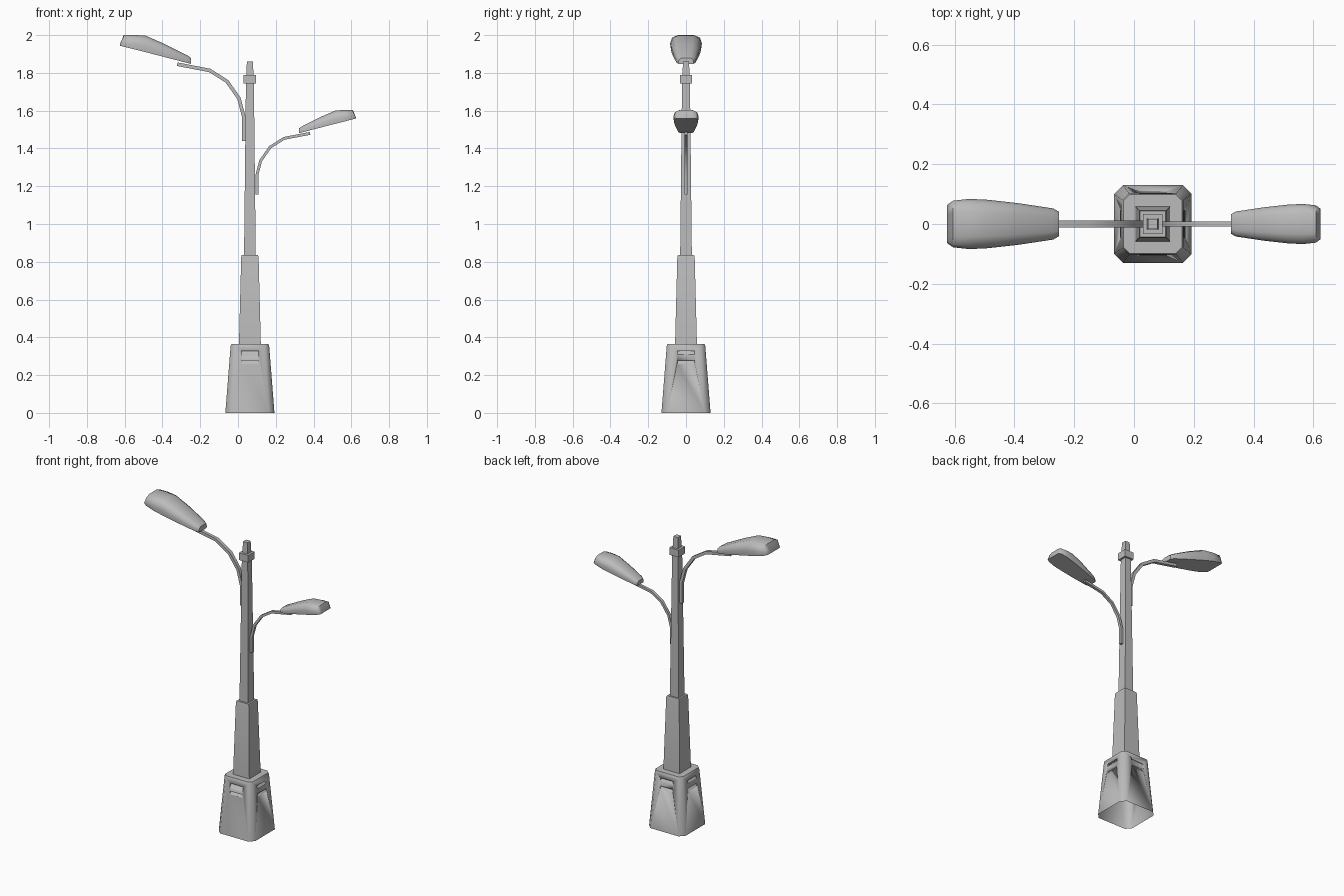
import bpy
import bmesh
from math import radians
from mathutils import Vector

cube = bpy.data.objects.get("Cube")
if cube:
    bpy.data.objects.remove(cube, do_unlink=True)

POLE_X = 0.063

metal = bpy.data.materials.new("grey metal")
metal.use_nodes = True
grey = (0.5, 0.5, 0.5, 1)
metal.diffuse_color = grey
metal.node_tree.nodes["Principled BSDF"].inputs["Base Color"].default_value = grey


def loft(name, rings, angle=40):
    """Skin a list of matching point rings and cap both ends."""
    bm = bmesh.new()
    loops = [[bm.verts.new(p) for p in ring] for ring in rings]
    n = len(loops[0])
    for a, b in zip(loops, loops[1:]):
        for i in range(n):
            j = (i + 1) % n
            bm.faces.new((a[i], a[j], b[j], b[i]))
    bm.faces.new(loops[0])
    bm.faces.new(loops[-1])
    bmesh.ops.recalc_face_normals(bm, faces=bm.faces[:])
    mesh = bpy.data.meshes.new(name)
    bm.to_mesh(mesh)
    bm.free()
    mesh.materials.append(metal)
    obj = bpy.data.objects.new(name, mesh)
    bpy.context.collection.objects.link(obj)
    shade(obj, angle)
    return obj


def shade(obj, angle):
    bpy.ops.object.select_all(action='DESELECT')
    obj.select_set(True)
    bpy.context.view_layer.objects.active = obj
    bpy.ops.object.shade_smooth_by_angle(angle=radians(angle))


def square(half, z, cut=0.0):
    """Square ring round the pole, with optional chamfered corners."""
    points = []
    for sx, sy in ((1, 1), (-1, 1), (-1, -1), (1, -1)):
        a = (POLE_X + sx * half, sy * (half - cut), z)
        b = (POLE_X + sx * (half - cut), sy * half, z)
        if not cut:
            points.append(a)
        else:
            points += [a, b] if sx * sy > 0 else [b, a]
    return points


# Flared base with chamfered corners
base = loft("base", [square(0.13, 0, 0.03), square(0.102, 0.355, 0.022),
                     square(0.098, 0.365, 0.02)], 50)

# Sloping vent slots cut in all four sides
for side in range(4):
    out = [Vector((0, -1, 0)), Vector((1, 0, 0)), Vector((0, 1, 0)), Vector((-1, 0, 0))][side]
    across = Vector((-out.y, out.x, 0))
    for z in (0.31, 0.26):
        wall = 0.13 - 0.079 * z
        profile = [(wall + 0.03, z), (wall, z), (wall - 0.014, z + 0.018), (wall + 0.03, z + 0.018)]
        rings = [[Vector((POLE_X, 0, h)) + out * d + across * s for d, h in profile]
                 for s in (-0.045, 0.045)]
        cutter = loft("vent_cutter", rings)
        cutter.hide_render = True
        mod = base.modifiers.new("vent", 'BOOLEAN')
        mod.object = cutter
        mod.operation = 'DIFFERENCE'
        mod.solver = 'EXACT'
        bpy.context.view_layer.objects.active = base
        bpy.ops.object.modifier_apply(modifier=mod.name)
        bpy.data.objects.remove(cutter, do_unlink=True)

# The base is open underneath
bm = bmesh.new()
bm.from_mesh(base.data)
floor = [f for f in bm.faces if all(v.co.z < 0.001 for v in f.verts)]
bmesh.ops.delete(bm, geom=floor, context='FACES')
bm.to_mesh(base.data)
bm.free()

# Pole sections
loft("lower_shaft", [square(0.058, 0.36), square(0.046, 0.825), square(0.043, 0.836)])
loft("upper_shaft", [square(0.031, 0.83), square(0.021, 1.75)])
loft("collar", [square(0.033, 1.743), square(0.033, 1.789)])
loft("pole_cap", [square(0.019, 1.785), square(0.016, 1.86)])

# Arm path (reach, height) and lamp stations (reach, bottom, top, half width)
ARM = [(0, 0), (0, 0.13), (0.025, 0.225), (0.088, 0.315), (0.18, 0.373), (0.352, 0.406)]
LAMP = [(0.28, 0.408, 0.440, 0.040), (0.30, 0.413, 0.454, 0.052),
        (0.42, 0.444, 0.514, 0.070), (0.52, 0.470, 0.557, 0.081),
        (0.58, 0.485, 0.561, 0.084), (0.635, 0.499, 0.561, 0.078),
        (0.655, 0.504, 0.512, 0.064)]


def lamp_arm(side, x, z, direction, scale):
    def place(u, y, v):
        return Vector((x + direction * scale * u, y * scale, z + scale * v))

    # Curved square-section bracket
    path = [Vector(p) for p in ARM]
    rings = []
    for i, p in enumerate(path):
        before = (p - path[i - 1]).normalized() if i else Vector((0, 1))
        after = (path[i + 1] - p).normalized() if i < len(path) - 1 else before
        t = (before + after).normalized()
        normal = Vector((-t.y, t.x)) * 0.0095
        a, b = p + normal, p - normal
        rings.append([place(a.x, 0.011, a.y), place(a.x, -0.011, a.y),
                      place(b.x, -0.011, b.y), place(b.x, 0.011, b.y)])
    loft(side + "_arm", rings)

    # Lamp head with flat underside and rounded top
    rings = []
    for u, low, high, w in LAMP:
        h = high - low
        half = [(w * 0.95, low), (w, low + h * 0.4), (w * 0.88, low + h * 0.8), (w * 0.5, high)]
        section = half + [(-y, v) for y, v in reversed(half)]
        rings.append([place(u, y, v) for y, v in section])
    loft(side + "_lamp_head", rings, 50)


lamp_arm("right", 0.03, 1.44, -1, 1.0)
lamp_arm("left", 0.10, 1.155, 1, 0.8)
